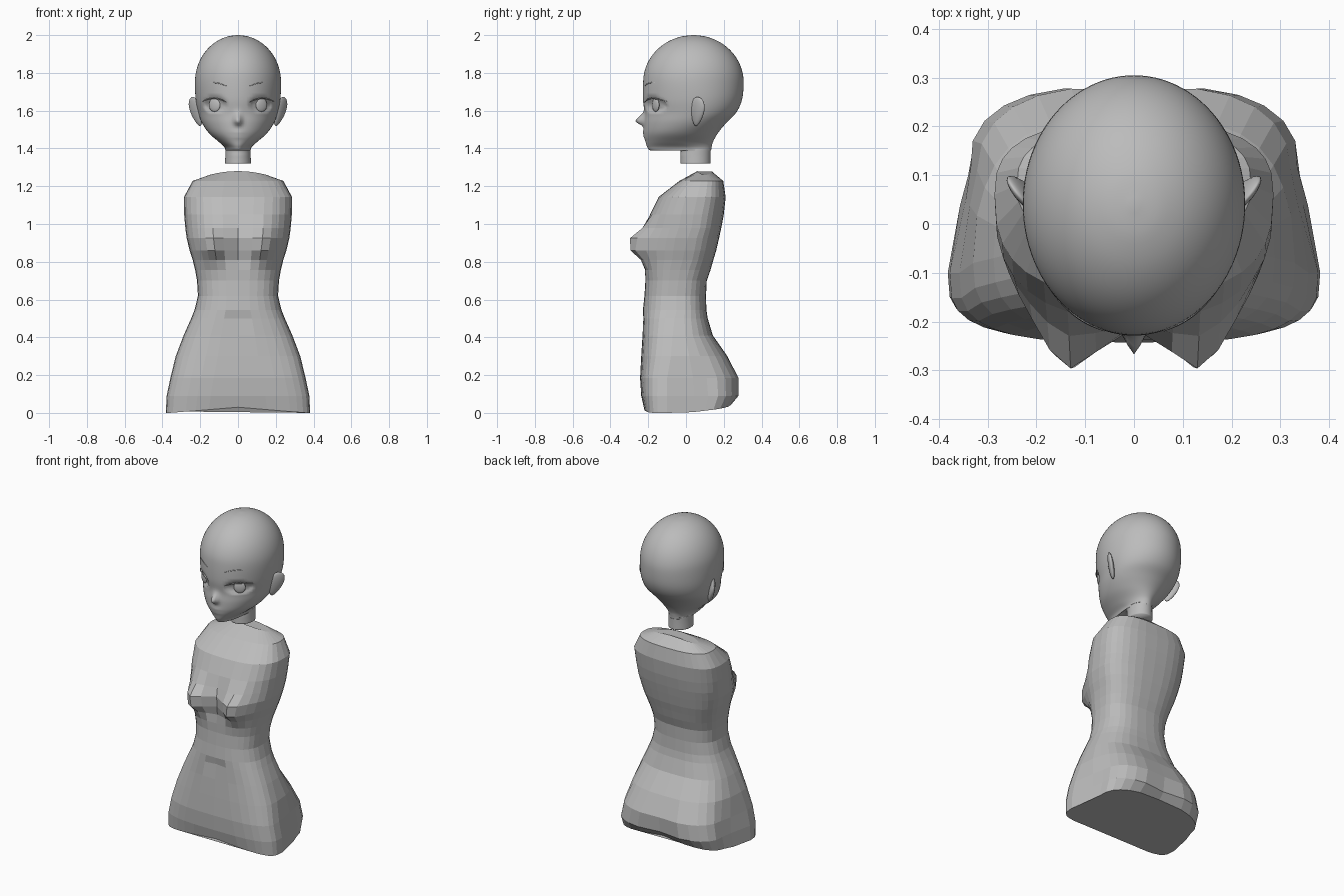
import bpy, bmesh, math
from mathutils import Matrix

if "Cube" in bpy.data.objects:
    bpy.data.objects.remove(bpy.data.objects["Cube"])

grey = bpy.data.materials.new("plain_grey")
grey.diffuse_color = (0.5, 0.5, 0.5, 1)
grey.use_nodes = True
grey.node_tree.nodes["Principled BSDF"].inputs["Base Color"].default_value = grey.diffuse_color


def finish(bm, name, smooth):
    bmesh.ops.recalc_face_normals(bm, faces=bm.faces)
    for f in bm.faces:
        f.smooth = smooth
    me = bpy.data.meshes.new(name)
    bm.to_mesh(me)
    bm.free()
    me.materials.append(grey)
    ob = bpy.data.objects.new(name, me)
    bpy.context.collection.objects.link(ob)
    return ob


def loft(name, rows, cols, sculpt, smooth):
    """Rows are (z, front y, half width, y of widest point, back y, roundness)."""
    bm = bmesh.new()
    rings = []
    for z, yf, w, ys, yb, p in rows:
        ring = []
        for i in range(cols):
            t = 2 * math.pi * i / cols
            s, c = math.sin(t), math.cos(t)
            x = math.copysign(w * abs(s) ** (2 / p), s)
            d = abs(c) ** (2 / p)
            y = ys - (ys - yf) * d if c > 0 else ys + (yb - ys) * d
            ring.append(bm.verts.new(sculpt(x, y, z, w)))
        rings.append(ring)
    for a, b in zip(rings, rings[1:]):
        for i in range(cols):
            j = (i + 1) % cols
            bm.faces.new((a[i], a[j], b[j], b[i]))
    bm.faces.new(rings[0])
    bm.faces.new(rings[-1])
    return finish(bm, name, smooth)


def bump(u, v):
    return math.exp(-u * u - v * v)


# Torso: faceted loft with bust, navel and seat shaped by rules
torso_rows = [
    (0.0, -.222, .382, -.10, .24, 3.6), (.09, -.237, .378, -.10, .282, 3.4),
    (.185, -.243, .358, -.10, .282, 3.2), (.30, -.237, .33, -.08, .22, 2.9),
    (.41, -.23, .288, -.07, .142, 2.8), (.50, -.228, .248, -.06, .115, 2.7),
    (.545, -.228, .23, -.05, .108, 2.6), (.62, -.22, .212, -.05, .106, 2.6),
    (.70, -.215, .217, -.04, .11, 2.6), (.757, -.215, .227, -.03, .13, 2.6),
    (.81, -.205, .24, -.01, .145, 2.6), (.86, -.205, .256, 0, .16, 2.6),
    (.925, -.21, .272, .01, .175, 2.6), (.98, -.205, .279, .03, .187, 2.6),
    (1.05, -.19, .285, .04, .2, 2.6), (1.143, -.145, .286, .06, .21, 2.7),
    (1.228, -.035, .24, .08, .197, 2.7), (1.28, .06, .15, .10, .135, 2.5)]


def torso_shape(x, y, z, w):
    h = z
    if y < 0:
        y -= .118 * bump((abs(x) - .135) / .075, (z - .89) / .085)
        if abs(x) < .01 and abs(z - .50) < .01:
            y += .012
    else:
        y -= .02 * bump(x / .05, (z - .08) / .12)
    if z < .35:
        # hollow between hip and seat
        x *= 1 - .09 * bump((y - .08) / .08, (z - .08) / .18)
    if z < .01:
        h += .03 * max(0, 1 - abs(x) / .36) + max(0, y) * .1
    if z > 1.27:
        h -= .02 * (x / w) ** 2
    return x, y, h


loft("torso", torso_rows, 32, torso_shape, False)

# Head and neck: smooth loft, cranium rows from an ellipsoid
keys = []
for a in (88, 75, 60, 45, 30, 15):
    s, c = math.sin(math.radians(a)), math.cos(math.radians(a))
    keys.append((1.75 + .25 * s, .04 - .267 * c, .228 * c, .04, .04 + .265 * c, 2))
keys += [
    (1.75, -.227, .228, .04, .305, 2), (1.66, -.228, .224, .05, .297, 2),
    (1.59, -.219, .21, .05, .266, 2), (1.534, -.223, .19, .02, .212, 2),
    (1.48, -.222, .153, -.02, .168, 2), (1.435, -.214, .102, -.03, .143, 2),
    (1.408, -.205, .073, .01, .136, 2), (1.389, -.185, .066, .04, .133, 2),
    (1.393, -.11, .066, .045, .132, 2), (1.396, -.035, .066, .05, .131, 2),
    (1.36, -.03, .067, .05, .13, 2), (1.32, -.03, .069, .05, .13, 2)]


def spline(pts, n):
    out = []
    for i in range(len(pts) - 1):
        p = [pts[max(0, min(len(pts) - 1, i + k))] for k in (-1, 0, 1, 2)]
        for k in range(n):
            t = k / n
            out.append([.5 * (2 * b + (c - a) * t + (2 * a - 5 * b + 4 * c - d) * t * t
                              + (3 * b - a - 3 * c + d) * t ** 3) for a, b, c, d in zip(*p)])
    return out + [list(pts[-1])]


def face_shape(x, y, z, w):
    if y < -.05:
        # nose: long ramp above the tip, short below
        y -= .045 * bump(x / .018, (z - 1.545) / (.035 if z > 1.545 else .02))
        # eye sockets
        r = ((abs(x) - .12) / .064) ** 2 + ((z - 1.63) / .04) ** 2
        y += .022 * max(0, min(1, (1 - r) * 2.5))
        # lips and the fold between them
        y -= .008 * bump(x / .035, (z - 1.475) / .02)
        y += .008 * bump(x / .04, (z - 1.474) / .005)
    return x, y, z


loft("head", spline(keys, 5), 96, face_shape, True)


def ellipsoid(name, loc, size, rot, taper=0):
    bm = bmesh.new()
    bmesh.ops.create_uvsphere(bm, u_segments=24, v_segments=14, radius=1)
    for v in bm.verts:
        v.co.y *= 1 + taper * v.co.z
    m = Matrix.Translation(loc) @ rot @ Matrix.Diagonal((*size, 1))
    bmesh.ops.transform(bm, matrix=m, verts=bm.verts)
    finish(bm, name, True)


def face_y(x):
    return .05 - .279 * math.sqrt(1 - (x / .226) ** 2)


def strand(name, pts, radius):
    """Thin tapered line lying on the face."""
    cu = bpy.data.curves.new(name, 'CURVE')
    cu.dimensions = '3D'
    cu.bevel_depth = radius
    cu.bevel_resolution = 1
    sp = cu.splines.new('POLY')
    sp.points.add(len(pts) - 1)
    for i, (q, (x, z)) in enumerate(zip(sp.points, pts)):
        q.co = (x, face_y(x), z, 1)
        q.radius = .3 + .7 * math.sin(math.pi * i / (len(pts) - 1))
    cu.materials.append(grey)
    bpy.context.collection.objects.link(bpy.data.objects.new(name, cu))


# Paired details
steps = [i / 10 for i in range(11)]
for side, tag in ((1, "left"), (-1, "right")):
    turn = Matrix.Rotation(side * math.radians(30), 4, 'Z')
    ellipsoid("iris_" + tag, (side * .124, -.16, 1.63), (.034, .01, .036), turn)
    tilt = (Matrix.Rotation(side * math.radians(12), 4, 'Y')
            @ Matrix.Rotation(side * math.radians(-38), 4, 'Z')
            @ Matrix.Rotation(math.radians(-8), 4, 'X'))
    ellipsoid("ear_" + tag, (side * .222, .06, 1.595), (.016, .042, .08), tilt, .35)
    strand("brow_" + tag, [(side * (.06 + .11 * t), 1.73 + .018 * math.sin(math.pi * t * .8))
                           for t in steps], .003)
    strand("lash_" + tag, [(side * (.06 + .13 * t), 1.635 + .03 * math.sin(math.pi * (.1 + .75 * t)))
                           for t in steps], .004)
